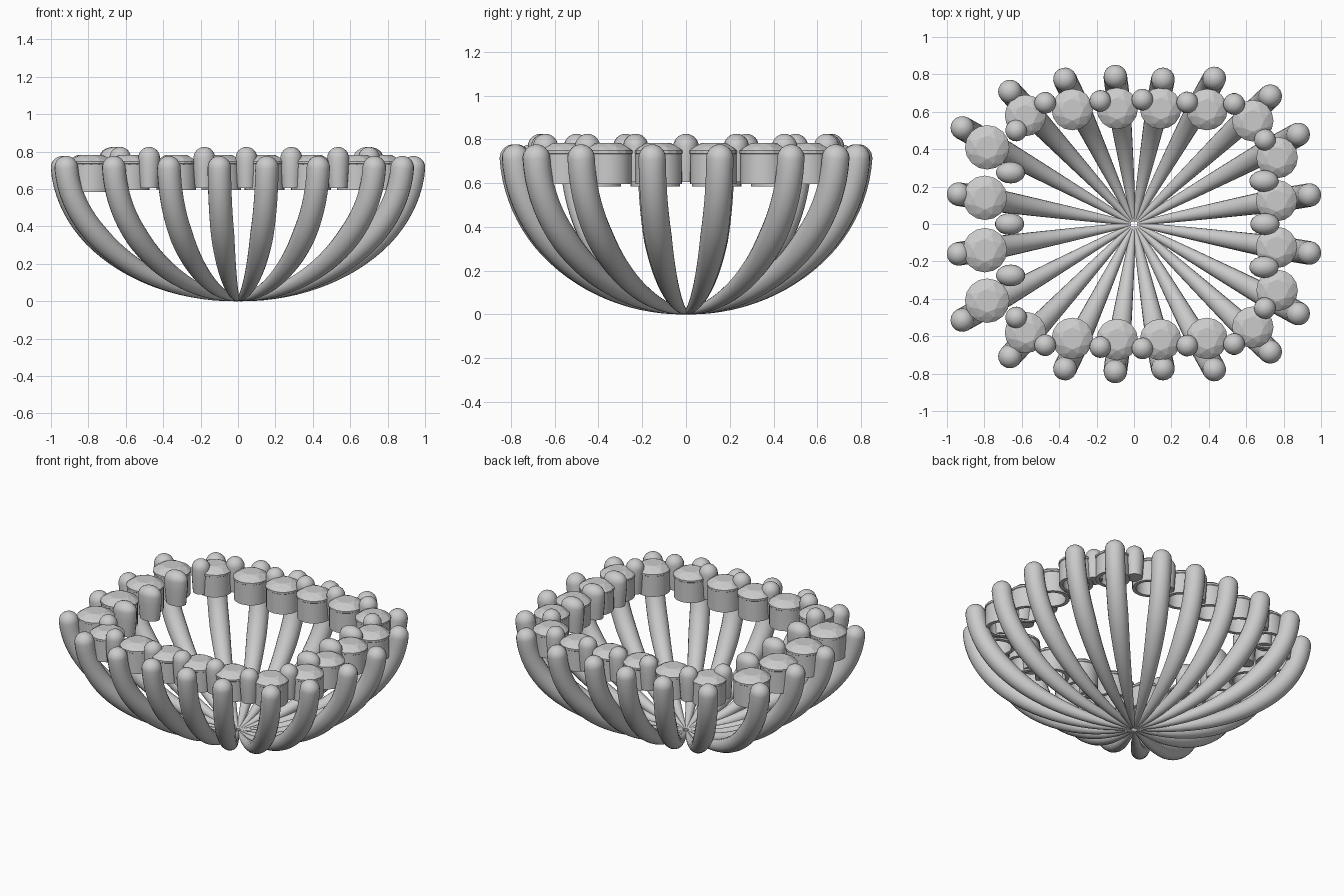
import bpy, bmesh
from math import sin, cos, pi, hypot, atan2
from mathutils import Vector

if "Cube" in bpy.data.objects:
    bpy.data.objects.remove(bpy.data.objects["Cube"])

# Half layouts (y >= 0), mirrored across y
TIPS = [(-.94, .16), (-.92, .515), (-.665, .71), (-.37, .775), (-.10, .79),
        (.155, .775), (.43, .78), (.73, .685), (.88, .48), (.94, .155)]
GEMS = [(-.797, .14, 1.07), (-.785, .41, 1.07), (-.58, .58, 1), (-.33, .612, 1), (-.09, .618, 1),
        (.142, .618, 1), (.39, .612, 1), (.635, .552, 1), (.765, .355, 1), (.762, .125, 1)]
PRONGS = [(-.665, 0), (-.66, .275), (-.63, .50), (-.475, .648), (-.18, .658), (.045, .665),
          (.285, .65), (.535, .642), (.70, .45), (.695, .23), (.70, 0)]


def finish(name, bm, smooth=True):
    bmesh.ops.recalc_face_normals(bm, faces=bm.faces)
    me = bpy.data.meshes.new(name)
    bm.to_mesh(me)
    bm.free()
    ob = bpy.data.objects.new(name, me)
    bpy.context.collection.objects.link(ob)
    if smooth:
        bpy.ops.object.select_all(action='DESELECT')
        ob.select_set(True)
        bpy.context.view_layer.objects.active = ob
        bpy.ops.object.shade_smooth_by_angle(angle=0.7)
    return ob


def skin(bm, rings, closed=False):
    """Bridge rings of points; cap the ends or close into a loop."""
    vs = [[bm.verts.new(p) for p in r] for r in rings]
    n = len(vs[0])
    for a, b in zip(vs, vs[1:] + (vs[:1] if closed else [])):
        for i in range(n):
            bm.faces.new((a[i], a[(i + 1) % n], b[(i + 1) % n], b[i]))
    if not closed:
        bm.faces.new(vs[0])
        bm.faces.new(vs[-1])


def tube(name, path, radii, ang, wide=1.0, n=18):
    """Round sweep along a path lying in a vertical plane, with a domed tip."""
    side = Vector((-sin(ang), cos(ang), 0))
    end_dir = (path[-1] - path[-2]).normalized()
    tip, rt = path[-1], radii[-1]
    for k in range(1, 7):
        t = k / 6 * 1.5
        path = path + [tip + end_dir * rt * sin(t)]
        radii = radii + [rt * cos(t)]
    rings = []
    for i, p in enumerate(path):
        d = (path[min(i + 1, len(path) - 1)] - path[max(i - 1, 0)]).normalized()
        nrm = d.cross(side) * wide
        rings.append([p + radii[i] * (side * cos(2 * pi * j / n) + nrm * sin(2 * pi * j / n))
                      for j in range(n)])
    bm = bmesh.new()
    skin(bm, rings)
    return finish(name, bm)


def circle(x, y, z, r, n, off=0.0):
    return [Vector((x + r * cos(2 * pi * (j + off) / n), y + r * sin(2 * pi * (j + off) / n), z))
            for j in range(n)]


# Curved ribs rising from the base point to the outer claws
for s in (1, -1):
    for x, y in TIPS:
        y *= s
        R, a = hypot(x, y), atan2(y, x)
        path, radii = [], []
        for k in range(25):
            t = .02 + (pi / 2 - .08) * k / 24
            r = R * sin(t)
            rad = .008 + .055 * min(1, r / R / .82) ** .85
            path.append(Vector((r * cos(a), r * sin(a), .008 + .8 * (rad - .008) + .70 * (1 - cos(t)))))
            radii.append(rad)
        dz = .777 - radii[-1] - path[-1].z
        for k, p in enumerate(path):
            p.z += dz * (k / 24) ** 2
        tube("rib", path, radii, a)

# Collars and faceted stones
for s in (1, -1):
    for x, y, k in GEMS:
        y *= s
        top, bot = .735, .735 - .14 * k
        ro, ri = .106 * k, .082 * k
        bm = bmesh.new()
        skin(bm, [circle(x, y, z, r, 32) for r, z in
                  ((ro, bot), (ro, top), (ri, top), (ri, bot))], closed=True)
        finish("collar", bm)
        bm = bmesh.new()
        pts = (circle(x, y, .782, .058 * k, 8) + circle(x, y, .768, .088 * k, 8, .5)
               + circle(x, y, .748, .111 * k, 16) + circle(x, y, .736, .111 * k, 16)
               + [Vector((x, y, .65))])
        for p in pts:
            bm.verts.new(p)
        bmesh.ops.convex_hull(bm, input=bm.verts[:])
        finish("stone", bm, smooth=False)

# Inner bead prongs between the stones; the ones on the short sides are wider
for s in (1, -1):
    for x, y in PRONGS:
        if y == 0 and s < 0:
            continue
        on_side = abs(x) > .6 and y < .4
        y *= s
        a = (0 if x > 0 else pi) if on_side else atan2(y, x)
        c = Vector((x, y, 0))
        path = [c + Vector((0, 0, z)) for z in (.605, .66, .72, .767)]
        tube("bead_prong", path, [.05, .054, .058, .058], a, 1.35 if on_side else 1.0)
